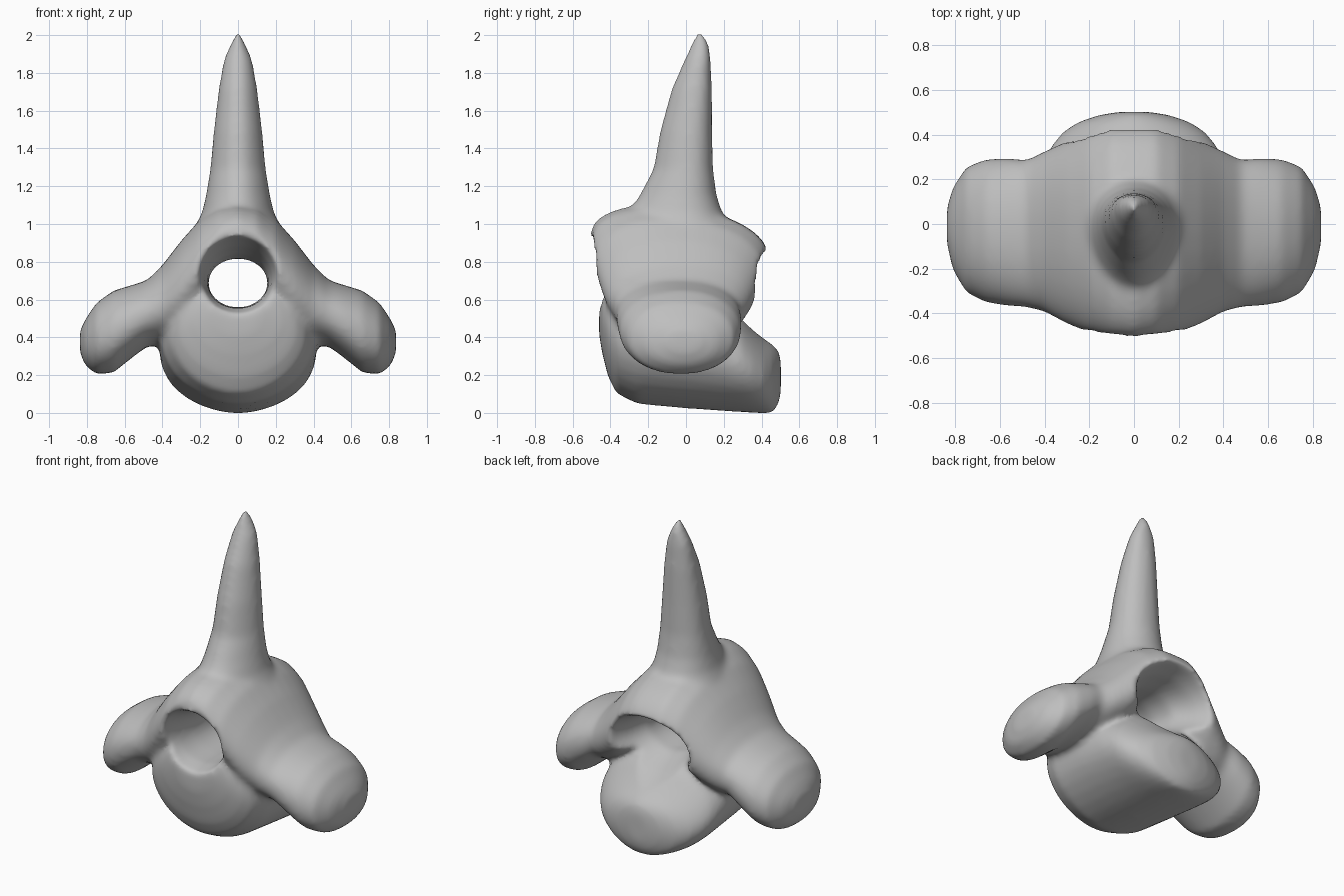
import bpy, bmesh, math
from mathutils import Vector

SIDES = 32
cube = bpy.data.objects.get("Cube")
if cube:
    bpy.data.objects.remove(cube)

bone = bpy.data.materials.new("bone_grey")
bone.use_nodes = True
bone.diffuse_color = (0.52, 0.52, 0.52, 1)
bone.node_tree.nodes["Principled BSDF"].inputs["Base Color"].default_value = bone.diffuse_color


def loft(bm, axis, sections, power=2.0, tilt=0.0, taper=0.0):
    """Skin rounded sections (position, low_u, high_u, low_v, high_v) along an axis.
    The tilt fades out away from the middle; taper makes the section egg-shaped."""
    rings = []
    for pos, u0, u1, v0, v1 in sections:
        ring = []
        slope = tilt * max(0, 1 - abs(pos) / .4)
        for i in range(SIDES):
            a = math.tau * i / SIDES
            c, s = math.cos(a), math.sin(a)
            du = math.copysign(abs(c) ** (2 / power), c) * (u1 - u0) / 2 * (1 + taper * s)
            dv = math.copysign(abs(s) ** (2 / power), s) * (v1 - v0) / 2
            p = [(u0 + u1) / 2 + du, (v0 + v1) / 2 + dv + slope * du]
            p.insert(axis, pos)
            ring.append(bm.verts.new(p))
        rings.append(ring)
    faces = [bm.faces.new(rings[0]), bm.faces.new(rings[-1])]
    for a, b in zip(rings, rings[1:]):
        for i in range(SIDES):
            j = (i + 1) % SIDES
            faces.append(bm.faces.new((a[i], a[j], b[j], b[i])))
    bmesh.ops.recalc_face_normals(bm, faces=faces)


def make_object(name, bm):
    mesh = bpy.data.meshes.new(name)
    bm.to_mesh(mesh)
    bm.free()
    obj = bpy.data.objects.new(name, mesh)
    bpy.context.collection.objects.link(obj)
    return obj


bm = bmesh.new()

# Rounded body, front to back: (y, half width, bottom, top)
body = [(-.452, .12, .42, .64), (-.435, .23, .32, .69), (-.405, .31, .20, .72),
        (-.36, .36, .11, .73), (-.25, .405, .055, .73), (0, .42, .032, .70),
        (.2, .415, .018, .61), (.30, .40, .012, .53), (.36, .37, .008, .46),
        (.42, .32, .005, .40), (.465, .25, .005, .37), (.495, .16, .05, .34),
        (.51, .07, .10, .30)]
loft(bm, 1, [(y, -w, w, z0, z1) for y, w, z0, z1 in body], power=1.9)

# Arch flowing into the side processes, mirrored: (x, front, back, bottom, top)
half = [(.10, -.495, .445, .64, 1.09), (.20, -.48, .425, .52, 1.03),
        (.30, -.44, .38, .42, .92), (.40, -.385, .335, .37, .79),
        (.48, -.365, .295, .36, .71), (.56, -.36, .305, .30, .685),
        (.66, -.345, .30, .22, .655), (.75, -.30, .265, .21, .59),
        (.81, -.20, .175, .26, .50), (.838, -.08, .08, .33, .44)]
arch = [(-s[0], *s[1:]) for s in reversed(half)] + [(0, -.50, .445, .68, 1.10)] + half
loft(bm, 0, arch, power=2.15, tilt=-.12)

# Tall tapering spine: (z, half width, front, back)
spine = [(.92, .26, -.38, .27), (1.07, .187, -.30, .20), (1.16, .167, -.237, .17),
         (1.3, .145, -.165, .152), (1.5, .127, -.13, .147), (1.72, .102, -.07, .146),
         (1.88, .075, 0, .140), (1.97, .035, .04, .128), (2.03, .008, .06, .09)]
loft(bm, 2, [(z, -w, w, y0, y1) for z, w, y0, y1 in spine], taper=.18)
vertebra = make_object("vertebra", bm)

# Flared canal cutter: (y, half width, bottom, top)
bm = bmesh.new()
canal = [(-.6, .27, .44, .98), (-.45, .203, .535, .93), (-.35, .182, .56, .89),
         (-.2, .165, .565, .85), (0, .157, .565, .825), (.15, .17, .555, .825),
         (.3, .24, .48, .84), (.42, .31, .40, .87), (.6, .42, .30, .93)]
loft(bm, 1, [(y, -w, w, z0, z1) for y, w, z0, z1 in canal])
cutter = make_object("canal_cutter", bm)
cutter.hide_render = True

# Fuse the parts, cut the canal and soften the joins
for name in ("fuse", "refine"):
    fuse = vertebra.modifiers.new(name, 'REMESH')
    fuse.mode = 'VOXEL'
    fuse.voxel_size = .016
    if name == "fuse":
        cut = vertebra.modifiers.new("canal", 'BOOLEAN')
        cut.operation = 'DIFFERENCE'
        cut.object = cutter
soften = vertebra.modifiers.new("soften", 'SMOOTH')
soften.factor = .5
soften.iterations = 14

graph = bpy.context.evaluated_depsgraph_get()
graph.update()
mesh = bpy.data.meshes.new_from_object(vertebra.evaluated_get(graph))
vertebra.modifiers.clear()
vertebra.data = mesh
bpy.data.objects.remove(cutter)

# Stand on the ground, centred
lo = Vector([min(v.co[k] for v in mesh.vertices) for k in range(3)])
hi = Vector([max(v.co[k] for v in mesh.vertices) for k in range(3)])
mid = (lo + hi) / 2
for v in mesh.vertices:
    v.co -= Vector((mid.x, mid.y, lo.z))
mesh.materials.clear()
mesh.materials.append(bone)
mesh.shade_smooth()
